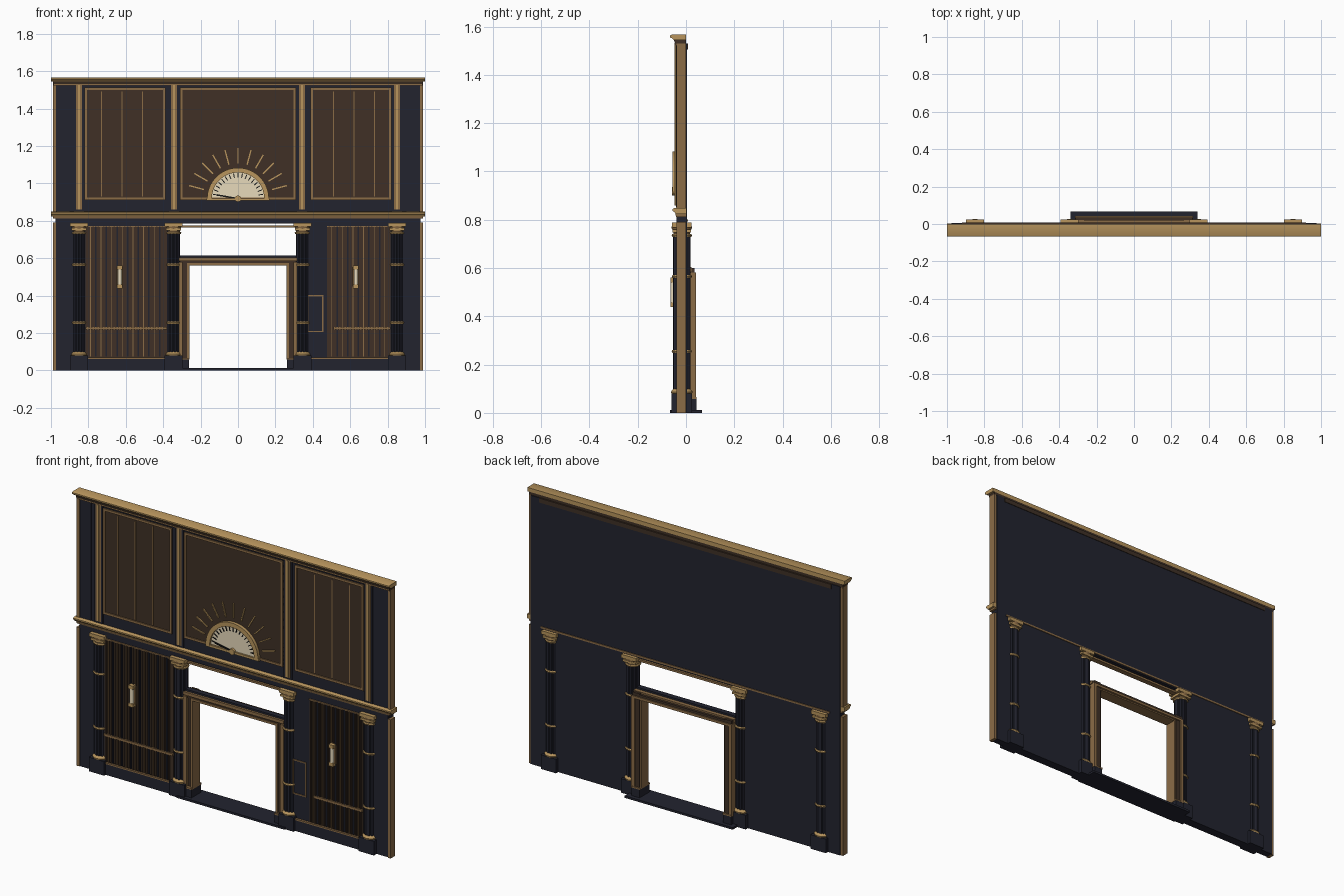
import bpy, bmesh, math
from mathutils import Matrix, Vector

cube = bpy.data.objects.get("Cube")
if cube:
    bpy.data.objects.remove(cube, do_unlink=True)


def material(name, r, g, b):
    m = bpy.data.materials.new(name)
    m.use_nodes = True
    m.diffuse_color = (r, g, b, 1)
    m.node_tree.nodes["Principled BSDF"].inputs["Base Color"].default_value = (r, g, b, 1)
    return m


NAVY = material("midnight navy", 0.016, 0.017, 0.028)
BROWN = material("dark walnut", 0.05, 0.03, 0.019)
BRONZE = material("aged bronze", 0.26, 0.15, 0.062)
GOLD = material("warm gold", 0.48, 0.30, 0.11)
CREAM = material("cream dial", 0.80, 0.70, 0.50)
BLACK = material("black", 0.008, 0.008, 0.008)


def finish(name, bm, mat, smooth=False):
    bmesh.ops.recalc_face_normals(bm, faces=bm.faces)
    me = bpy.data.meshes.new(name)
    bm.to_mesh(me)
    bm.free()
    me.materials.append(mat)
    ob = bpy.data.objects.new(name, me)
    bpy.context.collection.objects.link(ob)
    if smooth:
        bpy.ops.object.select_all(action='DESELECT')
        ob.select_set(True)
        bpy.context.view_layer.objects.active = ob
        bpy.ops.object.shade_smooth_by_angle(angle=math.radians(35))
    return ob


def add_box(bm, x, y, z):
    size = Vector((x[1] - x[0], y[1] - y[0], z[1] - z[0]))
    mid = Vector((x[0] + x[1], y[0] + y[1], z[0] + z[1])) / 2
    bmesh.ops.create_cube(bm, size=1, matrix=Matrix.Translation(mid) @ Matrix.Diagonal(size.to_4d()))


def boxes(name, mat, *items):
    bm = bmesh.new()
    for x, y, z in items:
        add_box(bm, x, y, z)
    return finish(name, bm, mat)


def both(name, mat, x, y, z):
    return boxes(name, mat, (x, y, z), ((-x[1], -x[0]), y, z))


def frame(name, mat, x, y, z, w):
    return boxes(name, mat, ((x[0], x[0] + w), y, z), ((x[1] - w, x[1]), y, z),
                 (x, y, (z[0], z[0] + w)), (x, y, (z[1] - w, z[1])))


def extrude(name, mat, profile, place, offset):
    """Closed 2D profile placed in space and swept along an offset."""
    bm = bmesh.new()
    face = bm.faces.new([bm.verts.new(place(a, b)) for a, b in profile])
    ring = bmesh.ops.extrude_face_region(bm, geom=[face])["geom"]
    bmesh.ops.translate(bm, vec=offset, verts=[v for v in ring if isinstance(v, bmesh.types.BMVert)])
    return finish(name, bm, mat, True)


def molding(name, mat, half, profile):
    return extrude(name, mat, profile, lambda y, z: (-half, y, z), (2 * half, 0, 0))


def turned(name, mat, x, y, profile, sides=24):
    """Lathe of (radius, z) points about a vertical axis."""
    bm = bmesh.new()
    vs = [bm.verts.new((x + r, y, z)) for r, z in profile]
    es = [bm.edges.new(p) for p in zip(vs, vs[1:])]
    bmesh.ops.spin(bm, geom=vs + es, cent=(x, y, 0), axis=(0, 0, 1), angle=math.tau, steps=sides)
    bmesh.ops.remove_doubles(bm, verts=bm.verts, dist=1e-5)
    return finish(name, bm, mat, True)


def arc(r, n=32):
    return [(r * math.cos(math.pi * i / n), r * math.sin(math.pi * i / n)) for i in range(n + 1)]


# Wall with door opening
WALL = (-0.035, 0.005)
both("lower_wall", NAVY, (0.315, 0.975), WALL, (0, 0.79))
boxes("upper_wall", NAVY, ((-0.975, 0.975), WALL, (0.785, 1.53)))
both("end_trim_lower", BRONZE, (0.972, 0.99), (-0.04, 0), (0, 0.79))
both("end_trim_upper", BRONZE, (0.972, 0.99), (-0.04, 0), (0.845, 1.53))
both("outer_pilaster", NAVY, (0.90, 0.968), (-0.039, -0.03), (0.85, 1.53))

# Cornices
molding("top_cornice", GOLD, 1.0, [(0, 1.545), (-0.052, 1.545), (-0.058, 1.552), (-0.066, 1.555),
                                  (-0.066, 1.563), (-0.06, 1.567), (0, 1.567)])
molding("top_cornice_bed", BROWN, 0.988, [(0, 1.522), (-0.043, 1.522), (-0.05, 1.546), (0, 1.546)])
boxes("top_bed_line", BRONZE, ((-0.985, 0.985), (-0.047, -0.03), (1.526, 1.532)))
boxes("back_top_strip", BROWN, ((-0.92, 0.92), (0, 0.008), (1.505, 1.53)))
molding("middle_cornice", GOLD, 1.0, [(0.003, 0.823), (-0.043, 0.823), (-0.048, 0.832), (-0.056, 0.836),
                                     (-0.056, 0.844), (-0.05, 0.848), (0.003, 0.848)])
molding("middle_cornice_bed", BRONZE, 0.988, [(0.002, 0.812), (-0.041, 0.812), (-0.044, 0.824), (0.002, 0.824)])
boxes("frieze_band", NAVY, ((-0.972, 0.972), (-0.04, 0), (0.79, 0.813)))
boxes("back_middle_strip", BRONZE, ((-0.91, 0.91), (0, 0.009), (0.792, 0.802)))
boxes("transom_rail", BRONZE, ((-0.315, 0.315), (-0.03, 0), (0.763, 0.775)))

# Fluted columns with bands, capitals and plinths
CY = -0.0175
for x in (-0.85, -0.345, 0.345, 0.85):
    n = 48
    flutes = []
    for i in range(n):
        a, r = math.tau * i / n, 0.036 - 0.004 * (i % 4 == 0)
        flutes.append((r * math.cos(a), r * math.sin(a)))
    extrude("column_shaft", NAVY, flutes, lambda a, b: (x + a, CY + b, 0.08), (0, 0, 0.66))
    for z in (0.255, 0.565, 0.735):
        turned("column_band", GOLD, x, CY, [(0.03, z - 0.006), (0.039, z - 0.006), (0.042, z),
                                            (0.039, z + 0.006), (0.03, z + 0.006)])
    turned("column_foot", GOLD, x, CY, [(0.03, 0.078), (0.043, 0.08), (0.045, 0.087), (0.041, 0.094), (0.034, 0.1)])
    turned("capital_bell", BRONZE, x, CY, [(0.034, 0.74), (0.036, 0.752), (0.042, 0.765), (0.042, 0.772)])
    boxes("capital_slab", GOLD, ((x - 0.047, x + 0.047), (CY - 0.041, CY + 0.041), (0.768, 0.788)),
          ((x - 0.041, x + 0.041), (CY - 0.038, CY + 0.038), (0.748, 0.76)))
    boxes("column_plinth", NAVY, ((x - 0.048, x + 0.048), (CY - 0.042, CY + 0.042), (0, 0.08)))

# Doorway: sill, jambs and header
boxes("door_sill", NAVY, ((-0.34, 0.34), (-0.066, 0.066), (0, 0.012)))
both("jamb_core", BROWN, (0.268, 0.312), (-0.028, 0.036), (0.012, 0.60))
both("jamb_outer_trim", BRONZE, (0.296, 0.316), (-0.043, 0.042), (0.06, 0.58))
both("jamb_inner_trim", BRONZE, (0.26, 0.274), (-0.036, 0.03), (0.06, 0.575))
both("jamb_base", NAVY, (0.262, 0.314), (-0.045, 0.043), (0.01, 0.058))
both("jamb_base_cap", BRONZE, (0.26, 0.316), (-0.046, 0.044), (0.058, 0.066))
boxes("header_core", BROWN, ((-0.312, 0.312), (-0.03, 0.036), (0.568, 0.595)))
boxes("header_trim", BRONZE, ((-0.316, 0.316), (-0.043, 0.022), (0.586, 0.604)),
      ((-0.316, 0.316), (0.02, 0.042), (0.568, 0.582)), ((-0.274, 0.274), (-0.036, 0.03), (0.561, 0.573)))
boxes("header_ledge", NAVY, ((-0.31, 0.31), (-0.03, 0.0), (0.604, 0.614)))

# Lower reeded panels, rails and skirting
both("skirting", NAVY, (0.375, 0.81), (-0.046, -0.03), (0, 0.062))
both("skirting_cap", BRONZE, (0.375, 0.81), (-0.048, -0.03), (0.062, 0.07))
for side, x0, x1, rail in (("right", -0.815, -0.38, (-0.815, -0.38)), ("left", 0.475, 0.815, (0.51, 0.815))):
    boxes(side + "_lower_panel", BROWN, ((x0, x1), (-0.037, -0.03), (0.07, 0.77)))
    reeds = {BROWN: [], BRONZE: [], NAVY: []}
    count = int((x1 - x0 - 0.01) / 0.0142)
    for i in range(count):
        x = x0 + 0.012 + i * 0.0142
        mat = BRONZE if i % 4 == 1 else (NAVY if i % 2 else BROWN)
        w = 0.002 if mat == BRONZE else 0.004
        reeds[mat].append(((x - w, x + w), (-0.043, -0.035), (0.075, 0.768)))
    for mat, items in reeds.items():
        boxes(side + "_reeds", mat, *items)
    boxes(side + "_panel_rail", BRONZE, (rail, (-0.047, -0.035), (0.219, 0.232)))
    boxes(side + "_panel_top", BRONZE, ((x0, x1), (-0.042, -0.03), (0.766, 0.773)))
frame("hatch_frame", BRONZE, (0.37, 0.456), (-0.04, -0.03), (0.205, 0.402), 0.006)

# Upper panels with frames, battens and pilasters
Z = (0.91, 1.512)
for name, x in (("right", (-0.82, -0.388)), ("centre", (-0.31, 0.31)), ("left", (0.388, 0.82))):
    boxes(name + "_upper_panel", BROWN, (x, (-0.038, -0.03), Z))
    frame(name + "_upper_frame", BRONZE, x, (-0.044, -0.03), Z, 0.013)
for x in (0.51, 0.62, 0.73):
    both("panel_batten", BRONZE, (x - 0.003, x + 0.003), (-0.041, -0.03), (0.93, 1.49))
for x in (0.342, 0.85):
    both("pilaster", NAVY, (x - 0.026, x + 0.026), (-0.041, -0.03), (0.85, 1.526))
    both("pilaster_strip", BRONZE, (x - 0.016, x + 0.016), (-0.044, -0.03), (0.86, 1.526))
    both("pilaster_bead", GOLD, (x - 0.006, x + 0.006), (-0.048, -0.03), (0.86, 1.526))

# Half-round floor dial
DZ = 0.918


def at(y):
    return lambda a, b: (a, y, DZ + b)


def radial(name, mat, angles, r0, r1, w, y):
    bm = bmesh.new()
    for deg in angles:
        old = set(bm.verts)
        add_box(bm, (r0, r1), y, (-w, w))
        new = [v for v in bm.verts if v not in old]
        bmesh.ops.transform(bm, verts=new, matrix=Matrix.Translation((0, 0, DZ)) @
                            Matrix.Rotation(-math.radians(deg), 4, 'Y'))
    return finish(name, bm, mat)


extrude("dial_face", CREAM, arc(0.145), at(-0.044), (0, 0.01, 0))
extrude("dial_rim", GOLD, arc(0.165) + arc(0.14)[::-1], at(-0.056), (0, 0.022, 0))
boxes("dial_base", GOLD, ((-0.168, 0.168), (-0.054, -0.034), (0.907, 0.92)))
radial("dial_ticks", BLACK, range(10, 171, 10), 0.112, 0.136, 0.0025, (-0.047, -0.04))
radial("dial_hand", BLACK, [170], 0, 0.115, 0.004, (-0.051, -0.046))
radial("sun_rays", GOLD, range(15, 166, 15), 0.188, 0.27, 0.0035, (-0.045, -0.034))
extrude("dial_hub", GOLD, [(0.017 * math.cos(math.tau * i / 20), 0.017 * math.sin(math.tau * i / 20))
                           for i in range(20)], at(-0.058), (0, 0.02, 0))

# Wall lamps
for x in (-0.632, 0.63):
    boxes("lamp_plate", BRONZE, ((x - 0.018, x + 0.018), (-0.047, -0.035), (0.448, 0.552)))
    turned("lamp_tube", CREAM, x, -0.053, [(0, 0.455), (0.011, 0.455), (0.011, 0.545), (0, 0.545)], 16)
    for z in (0.438, 0.54):
        boxes("lamp_cap", GOLD, ((x - 0.015, x + 0.015), (-0.064, -0.035), (z, z + 0.02)))
